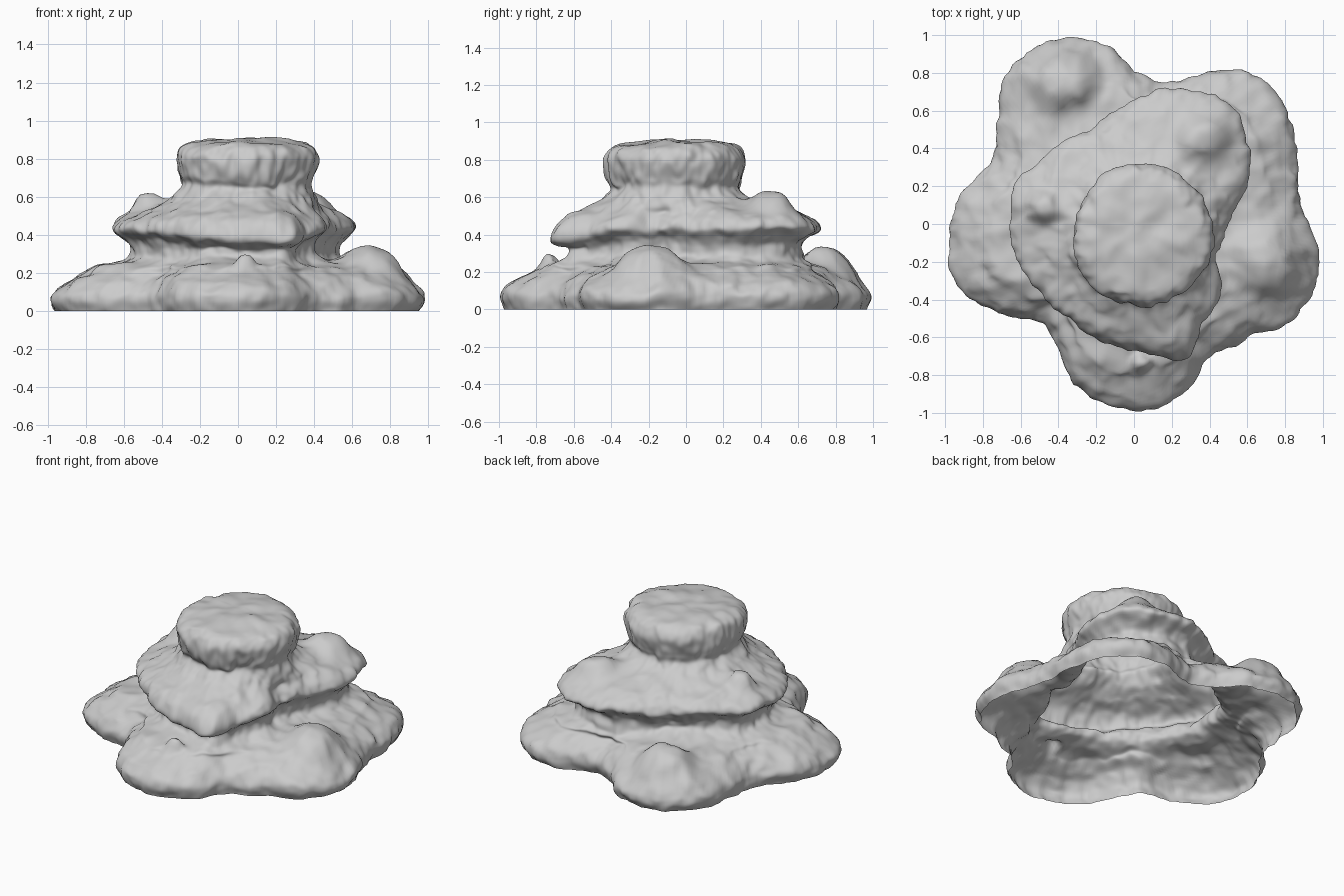
import bpy, bmesh
from math import sin, cos, atan2, hypot, exp, pi, tau
from mathutils import Vector, noise

if "Cube" in bpy.data.objects:
    bpy.data.objects.remove(bpy.data.objects["Cube"])

# Plan outlines of the two lower tiers, read anticlockwise
BASE = [(.97,-.15),(.88,.1),(.86,.35),(.8,.62),(.65,.77),(.43,.81),(.17,.74),(0,.8),
        (-.12,.93),(-.3,.99),(-.5,.95),(-.67,.8),(-.72,.6),(-.76,.32),(-.93,.12),
        (-.98,-.1),(-.93,-.3),(-.75,-.46),(-.5,-.52),(-.42,-.65),(-.3,-.87),(-.1,-.98),
        (.1,-.98),(.28,-.88),(.4,-.72),(.6,-.6),(.8,-.52),(.95,-.35)]
MID = [(.52,.05),(.6,.25),(.59,.45),(.5,.62),(.35,.7),(.17,.71),(-.05,.62),(-.3,.47),
       (-.5,.33),(-.63,.2),(-.65,0),(-.6,-.2),(-.47,-.38),(-.33,-.52),(-.13,-.65),
       (.1,-.68),(.27,-.71),(.37,-.5),(.46,-.32),(.45,-.15)]
CAP = [(.05 + .37*cos(k*tau/24), -.06 + .37*sin(k*tau/24)) for k in range(24)]

# Profile rows: z, then scale of the base, middle and cap outlines (summed)
ROWS = [(0, .975,0,0),(.05,1,0,0),(.10,.99,0,0),(.155,.93,0,0),(.20,.80,.04,0),
        (.23,.55,.32,0),(.255,.22,.65,0),(.29,0,.88,0),(.34,0,.87,0),(.385,0,.92,0),
        (.43,0,1,0),(.475,0,.97,0),(.515,0,.81,.1),(.55,0,.47,.46),(.595,0,.16,.77),
        (.65,0,.02,.88),(.70,0,0,.95),(.76,0,0,1),(.82,0,0,1),(.865,0,0,.91),
        (.888,0,0,.72),(.90,0,0,.35),(.905,0,0,.02)]

# Mounds: x, y, height, x and y spread, lowest and highest profile z they act on
MOUNDS = [(.71,-.2,.125,.17,.17,.1,.28),(-.38,.76,.125,.17,.15,.1,.28),
          (.04,-.73,.08,.05,.05,.1,.28),(.36,.46,.085,.13,.12,.4,.62),
          (-.48,.09,.075,.08,.08,.4,.62)]
SEGS, STEPS = 280, 5


def spline(a, b, c, d, t):
    return b + .5*t*(c - a + t*(2*a - 5*b + 4*c - d + t*(3*(b - c) + d - a)))


def radii(points):
    """Sample an outline as radius against angle."""
    pol = sorted((atan2(y, x) % tau, hypot(x, y)) for x, y in points)
    pol = [(a - tau, r) for a, r in pol[-2:]] + pol + [(a + tau, r) for a, r in pol[:2]]
    out = []
    for s in range(SEGS):
        a = s*tau/SEGS
        i = next(i for i in range(1, len(pol) - 2) if pol[i][0] <= a < pol[i+1][0])
        t = (a - pol[i][0])/(pol[i+1][0] - pol[i][0])
        out.append(spline(*[pol[i+k][1] for k in (-1, 0, 1, 2)], t))
    return out


def profile():
    rows = [ROWS[0]] + ROWS + [ROWS[-1]]
    for i in range(1, len(rows) - 2):
        for k in range(STEPS):
            yield [spline(*[rows[i+m][c] for m in (-1, 0, 1, 2)], k/STEPS) for c in range(4)]
    yield list(ROWS[-1])


def rough(x, y, z, f):
    """Noise sampled in space, stretched a little along z."""
    return noise.noise(Vector((x*f + 3, y*f, z*f*.7 + 5)))


def place(z0, r, a):
    """Roughen and raise one surface point."""
    x, y = r*cos(a), r*sin(a)
    fade = min(1, r/.35)
    r += fade*(.020*rough(x, y, z0, 5) + .016*rough(x, y, z0, 11) + .012*rough(x, y, z0, 22))
    z = z0 + min(1, z0/.12)*(.018*rough(y, x, z0, 5) + .012*rough(y, x, z0, 12))
    # The middle tier and the cap rim droop to the front
    front = max(0, -y - .3)
    z -= exp(-((z0 - .41)/.07)**2)*.15*front
    z -= exp(-((z0 - .70)/.06)**2)*.25*front
    for mx, my, h, sx, sy, lo, hi in MOUNDS:
        if lo < z0 < hi:
            w = sin(pi*(z0 - lo)/(hi - lo))**.6
            z += w*h*exp(-(((x - mx)/sx)**2 + ((y - my)/sy)**2)**1.7)
    return r*cos(a), r*sin(a), max(0, z)


# Layered rock: an open-bottomed skin through all the rows
rb, rm, rc = radii(BASE), radii(MID), radii(CAP)
bm = bmesh.new()
rings = []
for z, kb, km, kc in profile():
    rings.append([bm.verts.new(place(z, max(.004, kb*rb[s] + km*rm[s] + kc*rc[s]), s*tau/SEGS))
                  for s in range(SEGS)])
for lo, hi in zip(rings, rings[1:]):
    for s in range(SEGS):
        n = (s + 1) % SEGS
        bm.faces.new((lo[s], lo[n], hi[n], hi[s]))
bm.faces.new(rings[-1])
for f in bm.faces:
    f.smooth = True
mesh = bpy.data.meshes.new("layered_rock")
bm.to_mesh(mesh)
bm.free()
bpy.context.collection.objects.link(bpy.data.objects.new("layered_rock", mesh))
